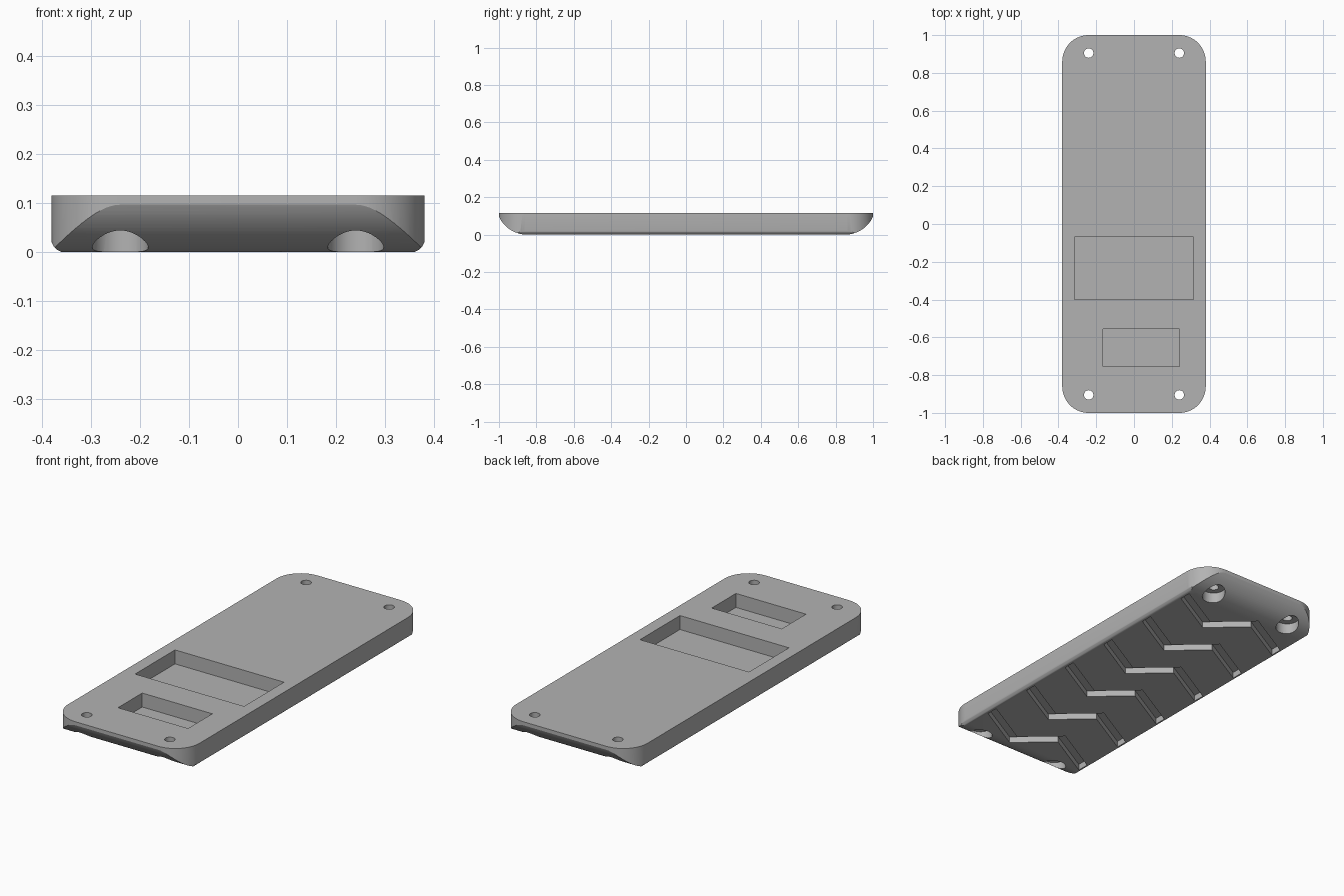
import bpy, bmesh, math
from mathutils import Vector

cube = bpy.data.objects.get("Cube")
if cube:
    bpy.data.objects.remove(cube, do_unlink=True)

TOP = 0.115
HALF_WIDTH = 0.38

grey = bpy.data.materials.new("plain grey")
grey.use_nodes = True
colour = (0.45, 0.45, 0.45, 1)
grey.diffuse_color = colour
grey.node_tree.nodes["Principled BSDF"].inputs["Base Color"].default_value = colour


def arc(cx, cy, r, start, end, steps=16):
    """Points on a circular arc, angles in degrees."""
    angles = [math.radians(start + (end - start) * i / steps) for i in range(steps + 1)]
    return [(cx + r * math.cos(a), cy + r * math.sin(a)) for a in angles]


def prisms(name, outlines, low, high, place=lambda a, b, c: (a, b, c)):
    """Extrude closed outlines from low to high; place maps (a, b, c) to xyz."""
    bm = bmesh.new()
    for outline in outlines:
        ends = [[bm.verts.new(place(a, b, c)) for a, b in outline] for c in (low, high)]
        bm.faces.new(ends[0])
        bm.faces.new(ends[1])
        for i in range(len(outline)):
            j = (i + 1) % len(outline)
            bm.faces.new((ends[0][i], ends[0][j], ends[1][j], ends[1][i]))
    bmesh.ops.recalc_face_normals(bm, faces=bm.faces)
    mesh = bpy.data.meshes.new(name)
    bm.to_mesh(mesh)
    bm.free()
    mesh.materials.append(grey)
    obj = bpy.data.objects.new(name, mesh)
    bpy.context.collection.objects.link(obj)
    return obj


def combine(target, cutter, operation):
    """Apply a boolean and remove the cutter."""
    cutter.hide_render = True
    mod = target.modifiers.new(cutter.name, "BOOLEAN")
    mod.object, mod.operation, mod.solver = cutter, operation, "EXACT"
    bpy.ops.object.select_all(action="DESELECT")
    bpy.context.view_layer.objects.active = target
    target.select_set(True)
    bpy.ops.object.modifier_apply(modifier=mod.name)
    bpy.data.objects.remove(cutter, do_unlink=True)


def rectangle(x0, x1, y0, y1):
    return [(x0, y0), (x1, y0), (x1, y1), (x0, y1)]


def mirrored(half):
    """Close a half profile by reflecting it across the vertical axis."""
    return half + [(-a, b) for a, b in reversed(half)]


# Plan: rounded rectangle
r = 0.14
cx, cy = HALF_WIDTH - r, 1 - r
plan = (arc(cx, cy, r, 0, 90) + arc(-cx, cy, r, 90, 180)
        + arc(-cx, -cy, r, 180, 270) + arc(cx, -cy, r, 270, 360))
plate = prisms("grip_plate", [plan], -0.1, 0.2)

# Side profile: ends sweep up from the underside
end_r = 0.165
end_angle = -math.degrees(math.asin((end_r - TOP) / end_r))
side = mirrored(arc(0.85, end_r, end_r, -90, end_angle, 24))
combine(plate, prisms("end_sweep", [side], -0.6, 0.6, lambda a, b, c: (c, a, b)), "INTERSECT")

# Cross-section: small rounding along the lower long edges
section = mirrored(arc(0.351, 0.029, 0.03, -90, 0, 10) + [(0.5, 0.029), (0.5, 0.3)])
combine(plate, prisms("edge_rounding", [section], -1.2, 1.2, lambda a, b, c: (a, c, b)), "INTERSECT")

# Two recesses in the top
pockets = [rectangle(-0.315, 0.315, -0.4, -0.07), rectangle(-0.165, 0.24, -0.755, -0.555)]
combine(plate, prisms("pockets", pockets, 0.042, 0.3), "DIFFERENCE")

# Screw holes, with wider counterbores below
corners = [(sx * 0.24, sy * 0.905) for sx in (-1, 1) for sy in (-1, 1)]
for name, radius, high in (("counterbores", 0.057, 0.056), ("screw_holes", 0.025, 0.3)):
    circles = [arc(x, y, radius, 0, 360, 40)[:-1] for x, y in corners]
    combine(plate, prisms(name, circles, -0.1, high), "DIFFERENCE")


# Zigzag tread grooves on the underside
def zigzag(y, half=0.0275):
    path = [Vector(p) for p in ((-0.355, -0.07), (-0.09, 0.08), (0.09, -0.08), (0.355, 0.07))]
    normals = [Vector((a.y - b.y, b.x - a.x)).normalized() for a, b in zip(path, path[1:])]
    offsets = [Vector((0, half / normals[0].y))]
    for n, m in zip(normals, normals[1:]):
        offsets.append((n + m) * half / (1 + n.dot(m)))
    offsets.append(Vector((0, half / normals[-1].y)))
    upper = [p + o for p, o in zip(path, offsets)]
    lower = [p - o for p, o in zip(path, offsets)]
    return [(p.x, p.y + y) for p in lower + upper[::-1]]


grooves = [zigzag(0.75 - 0.3 * i) for i in range(6)]
combine(plate, prisms("tread_grooves", grooves, -0.1, 0.032), "DIFFERENCE")

plate.data.materials.clear()
plate.data.materials.append(grey)
for face in plate.data.polygons:
    face.material_index = 0
bpy.ops.object.select_all(action="DESELECT")
plate.select_set(True)
bpy.context.view_layer.objects.active = plate
bpy.ops.object.shade_smooth_by_angle(angle=math.radians(25))
